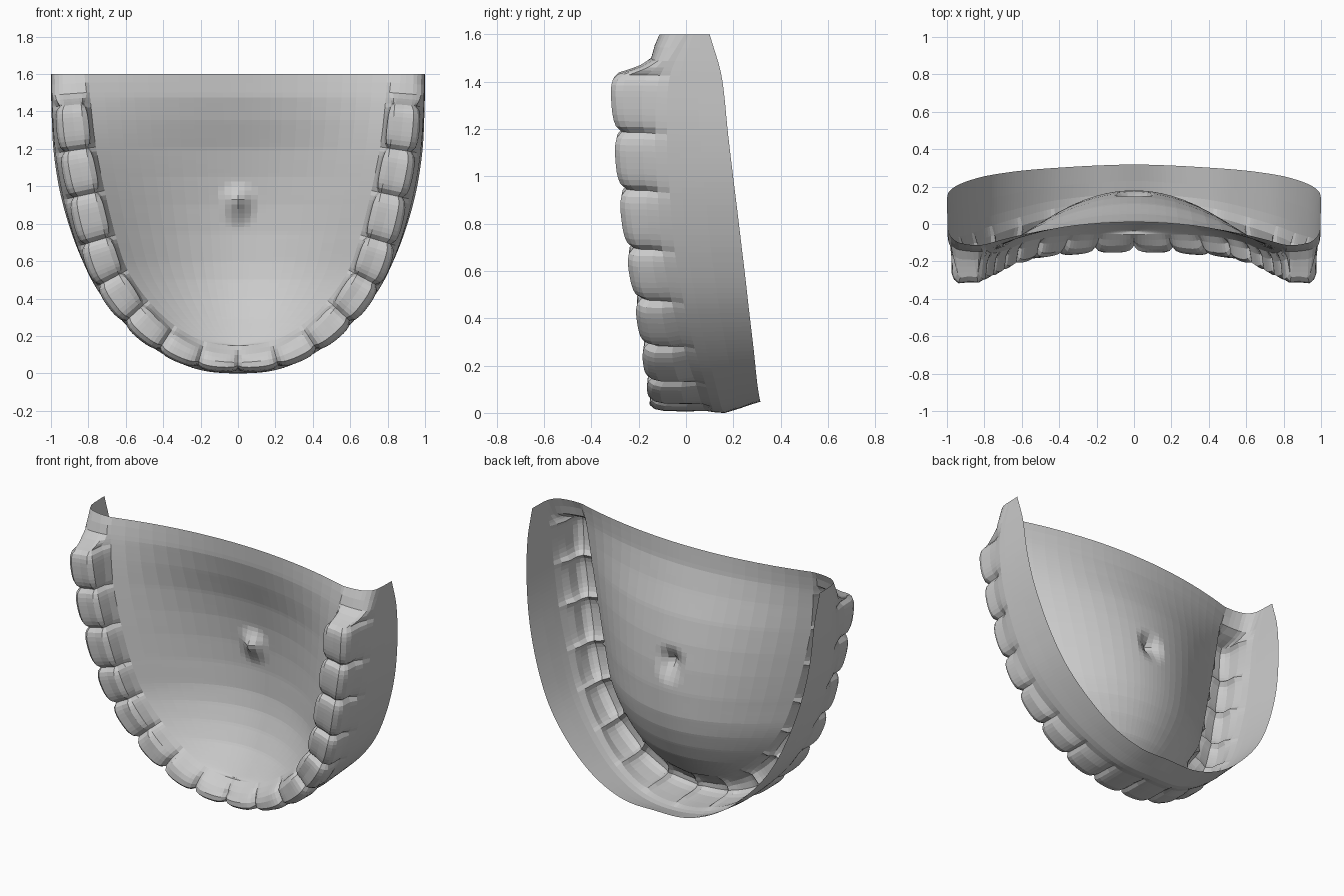
import bpy, bmesh, math

if "Cube" in bpy.data.objects:
    bpy.data.objects.remove(bpy.data.objects["Cube"])

# Arch stations from the midline to the back end, one per tooth boundary:
# x, z, tooth half width, gum offset, flange-edge offset, flange y, gum-line y, tooth tip y, inner gum y
ST = [
    (0.00, 0.080, .062, .080, .030, .318, .10, -.152, -.055),
    (0.20, 0.100, .066, .080, .045, .312, .08, -.157, -.055),
    (0.385, 0.185, .076, .078, .060, .300, .05, -.172, -.060),
    (0.55, 0.325, .085, .080, .070, .285, .00, -.192, -.075),
    (0.68, 0.505, .090, .092, .088, .263, -.05, -.222, -.100),
    (0.755, 0.710, .093, .110, .113, .238, -.09, -.257, -.128),
    (0.815, 0.955, .093, .122, .130, .208, -.11, -.287, -.148),
    (0.862, 1.195, .092, .117, .124, .178, -.12, -.307, -.155),
    (0.888, 1.435, .090, .107, .110, .150, -.10, -.322, -.140),
    (0.900, 1.600, .090, .098, .100, .100, .00, -.322, -.110),
]
# Palate height along the midline: z, y
MID = [(.12, -.06), (.2, .0), (.3, .075), (.4, .125), (.5, .16), (.6, .178), (.75, .18),
       (.9, .168), (1.05, .145), (1.2, .11), (1.35, .055), (1.48, .018), (1.6, .01)]
COLS = [.9, .8, .7, .6, .5, .4, .3, .22, .15, .1, .05, 0]
STEPS = 10


def station(i):
    if i < 0:
        return (-ST[-i][0],) + ST[-i][1:]
    return ST[min(i, 9)]


def spline(t):
    i = min(int(t), 8)
    f = t - i
    out = []
    for a, b, c, d in zip(*(station(i + k) for k in (-1, 0, 1, 2))):
        out.append(.5 * (2 * b + (c - a) * f + (2 * a - 5 * b + 4 * c - d) * f * f
                         + (3 * b - a - 3 * c + d) * f ** 3))
    return out


def mid_y(z):
    z = max(MID[0][0], min(1.6, z))
    for (z0, y0), (z1, y1) in zip(MID, MID[1:]):
        if z <= z1:
            return y0 + (y1 - y0) * (z - z0) / (z1 - z0)
    return MID[-1][1]


def row(t):
    x, z, w, o, oe, yf, yg, tip, yi = spline(t)
    p, q = spline(max(t - .02, 0)), spline(min(t + .02, 9))
    tx, tz = (1, 0) if t == 0 else (q[0] - p[0], q[1] - p[1])
    m = math.hypot(tx, tz)
    nx, nz = tz / m, -tx / m
    # tooth fullness b, tooth presence e, front-to-molar blend c
    a = abs(2 * (t % 1) - 1)
    b = max(0, 1 - a ** 3) ** .6 if t < 8 else 0
    e = 1 if t <= 8 else max(0, 1 - (t - 8) / .3) ** 1.6
    c = min(1, t / 3.5)
    k = .17 * (1 - c)
    top = tip + .035 * (1 - b)
    tooth = [
        (o * (.80 + .12 * b), yg - .01),
        (w * (.74 + .31 * b + k), yg + (top - yg) * .35),
        (w * (.70 + .34 * b + k), yg + (top - yg) * .75),
        (w * (.62 + .28 * b + k), top + .02),
        (w * (.45 + .18 * b + k), top),
        (w * (.35 - .35 * c), top + .006 * c),
        (w * (.05 - .60 * c), top + .02 - .016 * c),
        (w * (-.3 - (.30 + .28 * b) * c), top + (yi - top) * .4 * (1 - c) + .022 * c),
        (-w * (.72 + .26 * b * c), top + (yi - top) * .7),
        (-w * 1.12, yi),
    ]
    # rounded ridge behind the last tooth
    gum_y = -.112 - .05 * max(0, min(1, 9 - t))
    gum = [(.99, .05), (.94, .36), (.82, .6), (.6, .78), (.4, .88),
           (0, .96), (-.3, 1), (-.6, 1), (-.8, 1)]
    gum = [(o * n, yg + (gum_y - yg) * f) for n, f in gum] + [(-w * 1.12, yi)]
    # gum flange, then tooth
    prof = [(oe, yf), (oe + (o - oe) * .6, yf + (yg - yf) * .4),
            (o, yf + (yg - yf) * .7), (o * .985, yf + (yg - yf) * .87)]
    prof += [(g[0] + (s[0] - g[0]) * e, g[1] + (s[1] - g[1]) * e) for s, g in zip(tooth, gum)]
    pts = [(x + nx * n, y, 1.6 if t == 9 else z + nz * n) for n, y in prof]
    # palate half row, from the inner gum to the midline, with a small central dimple
    xi, yi, zi = pts[-1]
    yc = mid_y(zi)
    for s in COLS:
        px = xi * s
        r = math.hypot(px, (zi - .92) * (1 if zi > .92 else .75))
        pts.append((px, yc + (yi - yc) * s ** 2 - .08 * max(0, 1 - r / .11) ** 1.6, zi))
    return pts


ts = [i / STEPS for i in range(8 * STEPS + 1)] + [8.04, 8.09, 8.16, 8.3, 8.6, 9]
bm = bmesh.new()
rows = [[bm.verts.new((max(p[0], 0), p[1], max(p[2], 0))) for p in row(t)] for t in ts]
for r0, r1 in zip(rows, rows[1:]):
    for j in range(len(r0) - 1):
        bm.faces.new((r0[j], r1[j], r1[j + 1], r0[j + 1]))
# mirror to the other side and weld the midline
geo = bmesh.ops.duplicate(bm, geom=bm.verts[:] + bm.edges[:] + bm.faces[:])["geom"]
for v in geo:
    if isinstance(v, bmesh.types.BMVert):
        v.co.x *= -1
bmesh.ops.remove_doubles(bm, verts=bm.verts[:], dist=.0008)
bmesh.ops.recalc_face_normals(bm, faces=bm.faces[:])
# make the front of the palate face -y
ref = min(bm.faces, key=lambda f: math.dist(f.calc_center_median(), (.1, .16, .5)))
if ref.normal.y > 0:
    bmesh.ops.reverse_faces(bm, faces=bm.faces[:])

me = bpy.data.meshes.new("upper_denture_plate")
bm.to_mesh(me)
bm.free()
obj = bpy.data.objects.new("upper_denture_plate", me)
bpy.context.collection.objects.link(obj)
